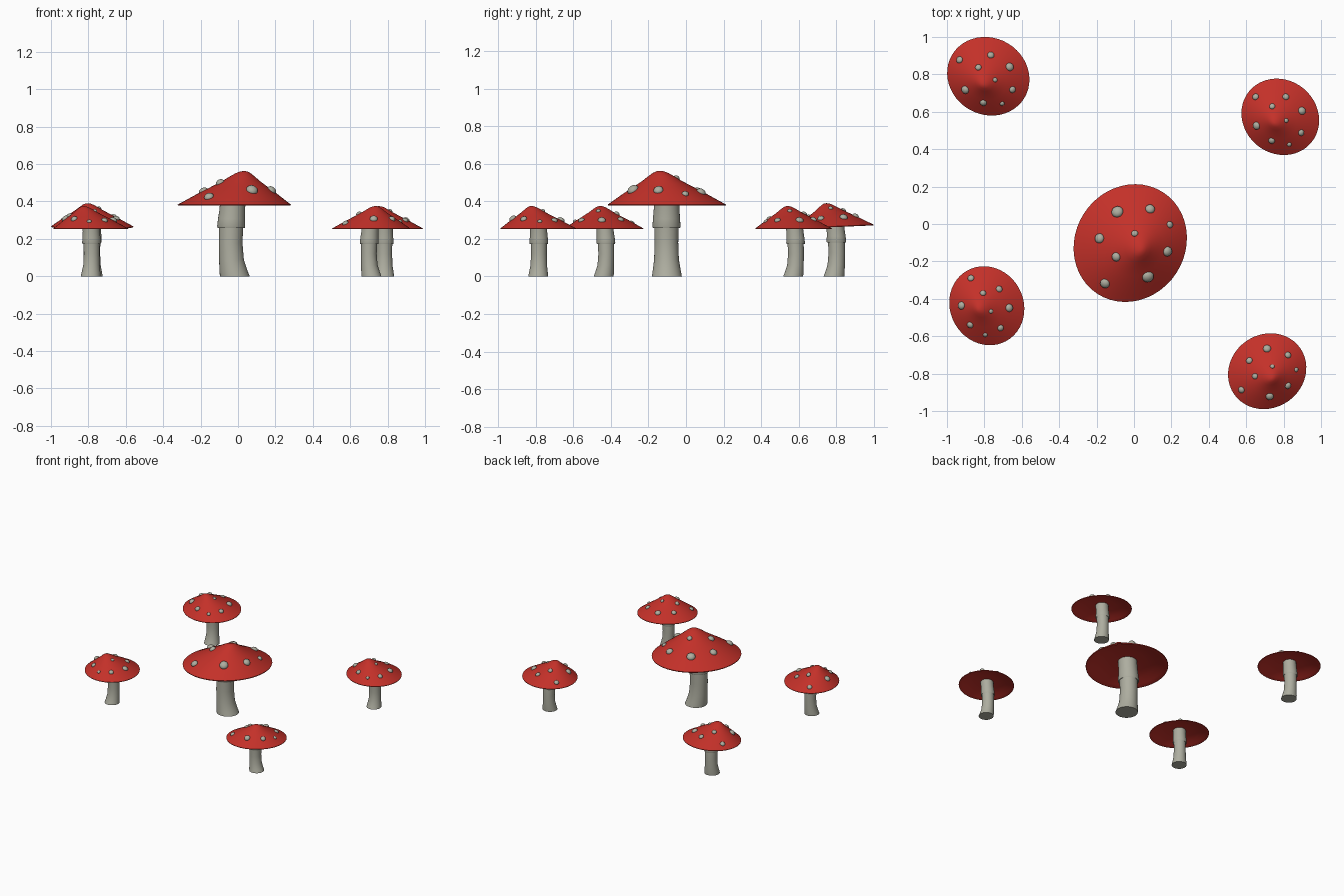
import bpy, bmesh
from math import sin, cos, pi, radians
from mathutils import Vector, Matrix
from mathutils.bvhtree import BVHTree

if "Cube" in bpy.data.objects:
    bpy.data.objects.remove(bpy.data.objects["Cube"])

SEG = 48
RIM_Z = 0.254
APEX = Vector((-0.03, -0.033))


def material(name, rgb):
    m = bpy.data.materials.new(name)
    m.diffuse_color = (*rgb, 1)
    m.use_nodes = True
    m.node_tree.nodes["Principled BSDF"].inputs["Base Color"].default_value = m.diffuse_color
    return m


RED = material("cap_red", (0.55, 0.03, 0.022))
PALE = material("pale_flesh", (0.42, 0.42, 0.35))


def loft(bm, rings):
    """Skin a list of closed rings and close both ends."""
    loops = [[bm.verts.new(p) for p in ring] for ring in rings]
    for a, b in zip(loops, loops[1:]):
        for i in range(SEG):
            j = (i + 1) % SEG
            bm.faces.new((a[i], a[j], b[j], b[i]))
    bm.faces.new(loops[0])
    bm.faces.new(loops[-1])
    bmesh.ops.recalc_face_normals(bm, faces=bm.faces)


def finish(bm, name, mat):
    me = bpy.data.meshes.new(name)
    bm.to_mesh(me)
    me.materials.append(mat)
    me.shade_smooth()
    me.set_sharp_from_angle(angle=radians(50))
    return me


def tube(name, profile):
    """Round section from (z, y offset, radius) stations."""
    bm = bmesh.new()
    loft(bm, [[(r * cos(2 * pi * i / SEG), dy + r * sin(2 * pi * i / SEG), z)
               for i in range(SEG)] for z, dy, r in profile])
    return finish(bm, name, PALE)


# curved stem with flared foot
stem = tube("stem", [(0, -0.002, 0.053), (0.02, 0.003, 0.050), (0.06, 0.010, 0.044),
                     (0.12, 0.013, 0.042), (0.18, 0.011, 0.043), (0.285, 0.004, 0.043)])

# collar skirt below the cap
collar = tube("collar", [(0.176, 0.011, 0.042), (0.172, 0.011, 0.048), (0.178, 0.011, 0.050),
                         (0.205, 0.010, 0.048), (0.24, 0.007, 0.0455), (0.28, 0.004, 0.0455)])

# cap: oval outline, off-centre apex, hollow underside; (radius fraction, height, is top)
TOP = [(0.01, 1), (0.06, 0.99), (0.13, 0.94), (0.22, 0.84), (0.33, 0.71), (0.5, 0.535),
       (0.7, 0.335), (0.87, 0.15), (0.96, 0.055), (1, 0.012)]
UNDER = [(0.995, -0.02), (0.96, -0.015), (0.88, 0.03), (0.7, 0.13), (0.45, 0.22), (0.05, 0.25)]


def cap_ring(t, h, shift):
    ring = []
    axis = radians(140)
    for i in range(SEG):
        a = 2 * pi * i / SEG
        u, v = 0.2155 * cos(a) * t, 0.196 * sin(a) * t
        x = u * cos(axis) - v * sin(axis) + APEX.x * shift
        y = u * sin(axis) + v * cos(axis) + APEX.y * shift
        ring.append((x, y, h * 0.121))
    return ring


bm = bmesh.new()
loft(bm, [cap_ring(t, h, 1 - t) for t, h in TOP] + [cap_ring(t, h, 0) for t, h in UNDER])
surface = BVHTree.FromBMesh(bm)
cap = finish(bm, "cap", RED)

# warts seated on the cap surface: x, y, radius
WARTS = [(-0.132, 0.107, 0.0175), (0.03, 0.107, 0.0175), (0.116, 0.032, 0.021),
         (-0.043, 0.056, 0.016), (0.032, -0.02, 0.012), (-0.127, -0.048, 0.021),
         (0.112, -0.085, 0.017), (-0.046, -0.128, 0.0175), (0.048, -0.148, 0.012)]
bm = bmesh.new()
for x, y, r in WARTS:
    hit, normal, _, _ = surface.ray_cast(Vector((x, y, 1)), Vector((0, 0, -1)))
    place = Matrix.Translation(hit) @ normal.to_track_quat('Z', 'Y').to_matrix().to_4x4()
    bmesh.ops.create_uvsphere(bm, u_segments=20, v_segments=12, radius=r,
                              matrix=place @ Matrix.Diagonal((1, 1, 0.75, 1)))
warts = finish(bm, "warts", PALE)

# place the five mushrooms: x, y, scale, spin, cap tilt
PLACES = {"center": (-0.02, -0.102, 1.5, 97, 0),
          "back_left": (-0.779, 0.79, 1.045, 9, 2.5),
          "back_right": (0.782, 0.573, 1.0, 0, 0),
          "front_left": (-0.787, -0.437, 1.0, -21, 0),
          "front_right": (0.712, -0.787, 1.0, 75, 0)}
for label, (x, y, s, spin, tilt) in PLACES.items():
    turn = Matrix.Rotation(radians(spin), 4, 'Z') @ Matrix.Scale(s, 4)
    lean = Matrix.Rotation(radians(tilt), 4, 'X')
    for me in (stem, collar, cap, warts):
        ob = bpy.data.objects.new(f"{label}_{me.name}", me)
        bpy.context.collection.objects.link(ob)
        if me in (cap, warts):
            ob.matrix_world = Matrix.Translation((x, y, RIM_Z * s)) @ lean @ turn
        else:
            ob.matrix_world = Matrix.Translation((x, y, 0)) @ turn
